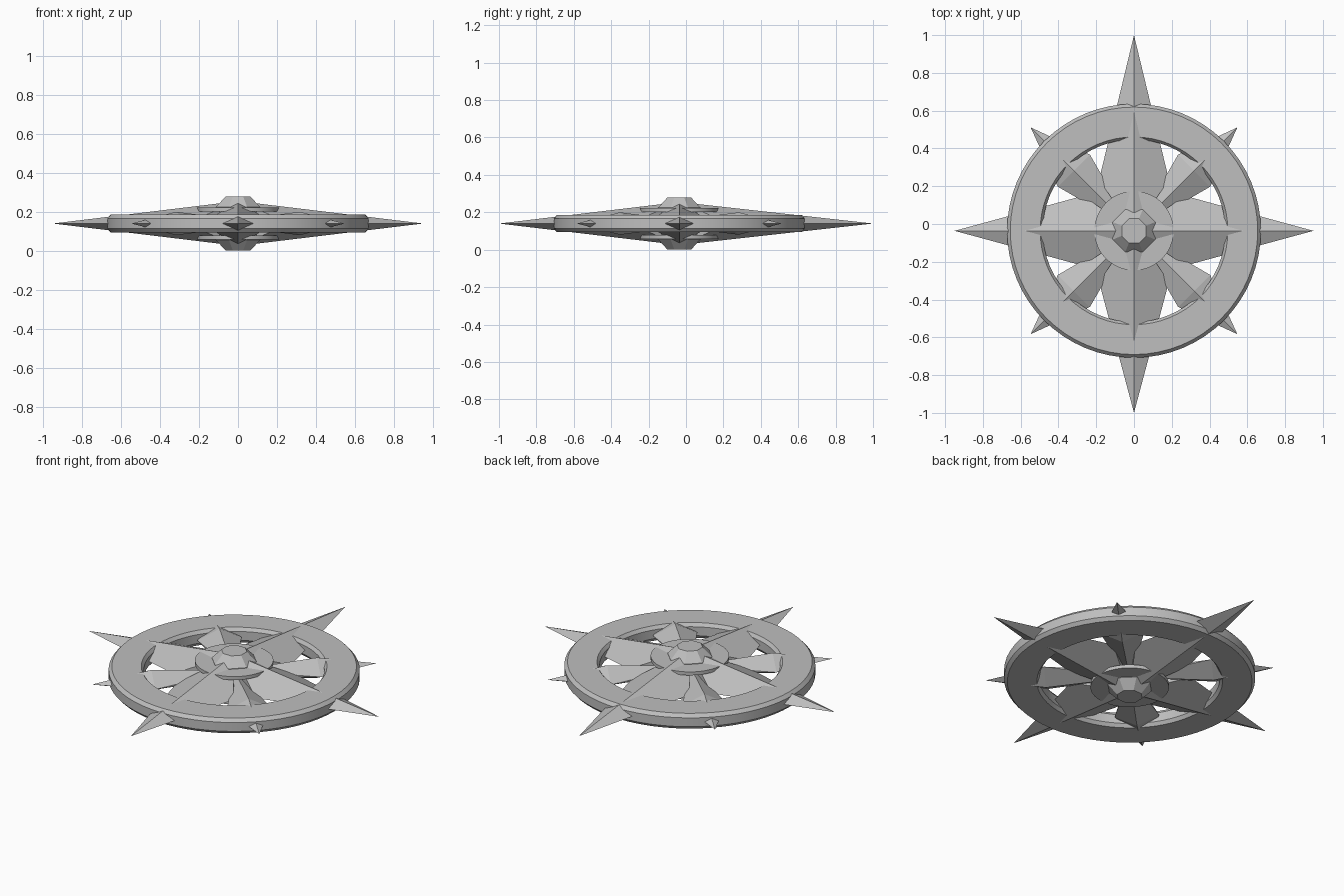
import bpy
from math import sin, cos, pi, radians
from mathutils import Matrix, Vector

cube = bpy.data.objects.get("Cube")
if cube:
    bpy.data.objects.remove(cube, do_unlink=True)

CENTRE = Vector((0, -0.036, 0.14))

metal = bpy.data.materials.new("grey metal")
metal.use_nodes = True
grey = (0.52, 0.52, 0.52, 1)
metal.diffuse_color = grey
metal.node_tree.nodes["Principled BSDF"].inputs["Base Color"].default_value = grey


def add_part(name, verts, faces, smooth=False):
    mesh = bpy.data.meshes.new(name)
    mesh.from_pydata(verts, [], faces)
    mesh.materials.append(metal)
    obj = bpy.data.objects.new(name, mesh)
    obj.location = CENTRE
    bpy.context.collection.objects.link(obj)
    if smooth:
        bpy.ops.object.select_all(action='DESELECT')
        obj.select_set(True)
        bpy.context.view_layer.objects.active = obj
        bpy.ops.object.shade_smooth_by_angle(angle=radians(15))
    return obj


def lathe(name, profile, sides, closed=False, turn=0.0, smooth=False):
    """Spin (radius, height) points, listed from the bottom up on the outside."""
    n = len(profile)
    verts = [(r * cos(turn + 2 * pi * i / sides), r * sin(turn + 2 * pi * i / sides), z)
             for i in range(sides) for r, z in profile]
    faces = []
    for i in range(sides):
        a, b = i * n, (i + 1) % sides * n
        for j in range(n if closed else n - 1):
            k = (j + 1) % n
            faces.append((a + j, b + j, b + k, a + k))
    if not closed:
        faces.append([i * n for i in reversed(range(sides))])
        faces.append([i * n + n - 1 for i in range(sides)])
    return add_part(name, verts, faces, smooth)


def blade(name, angle, length, wide_at, half_width, root_height, wide_height):
    """Kite-shaped spike with a raised ridge above and below."""
    turn = Matrix.Rotation(angle, 3, 'Z')
    points = [(length, 0, 0),
              (wide_at, half_width, 0), (wide_at, 0, wide_height),
              (wide_at, -half_width, 0), (wide_at, 0, -wide_height),
              (0, 0, root_height), (0, 0, -root_height)]
    faces = [(0, 1, 2), (0, 2, 3), (0, 3, 4), (0, 4, 1),
             (1, 5, 2), (2, 5, 3), (3, 6, 4), (4, 6, 1), (1, 6, 5), (3, 5, 6)]
    return add_part(name, [turn @ Vector(p) for p in points], faces)


# Outer ring with bevelled rims
lathe("outer_ring",
      [(0.497, -0.045), (0.655, -0.045), (0.672, -0.026), (0.672, 0.026),
       (0.655, 0.045), (0.497, 0.045), (0.483, 0.026), (0.483, -0.026)],
      64, closed=True, smooth=True)

# Four long blades, the back one slightly longer
for i, side in enumerate(("left", "back", "right", "front")):
    length = {"back": 1.036, "front": 0.964}.get(side, 0.95)
    root = 0.115
    blade(side + "_blade", i * pi / 2, length, 0.27, 0.185,
          root, root * (1 - 0.27 / length))

# Four short diagonal blades
for i, side in enumerate(("back_left", "back_right", "front_right", "front_left")):
    blade(side + "_short_blade", pi / 4 + i * pi / 2, 0.774, 0.45, 0.12, 0.02, 0.06)

# Hub plates above and below, then the faceted boss
lathe("upper_plate", [(0.21, 0.062), (0.21, 0.082)], 48, smooth=True)
lathe("lower_plate", [(0.21, -0.082), (0.21, -0.062)], 48, smooth=True)
lathe("hub_boss", [(0.07, -0.138), (0.122, -0.085), (0.122, 0.085), (0.07, 0.138)],
      8, turn=pi / 8)
